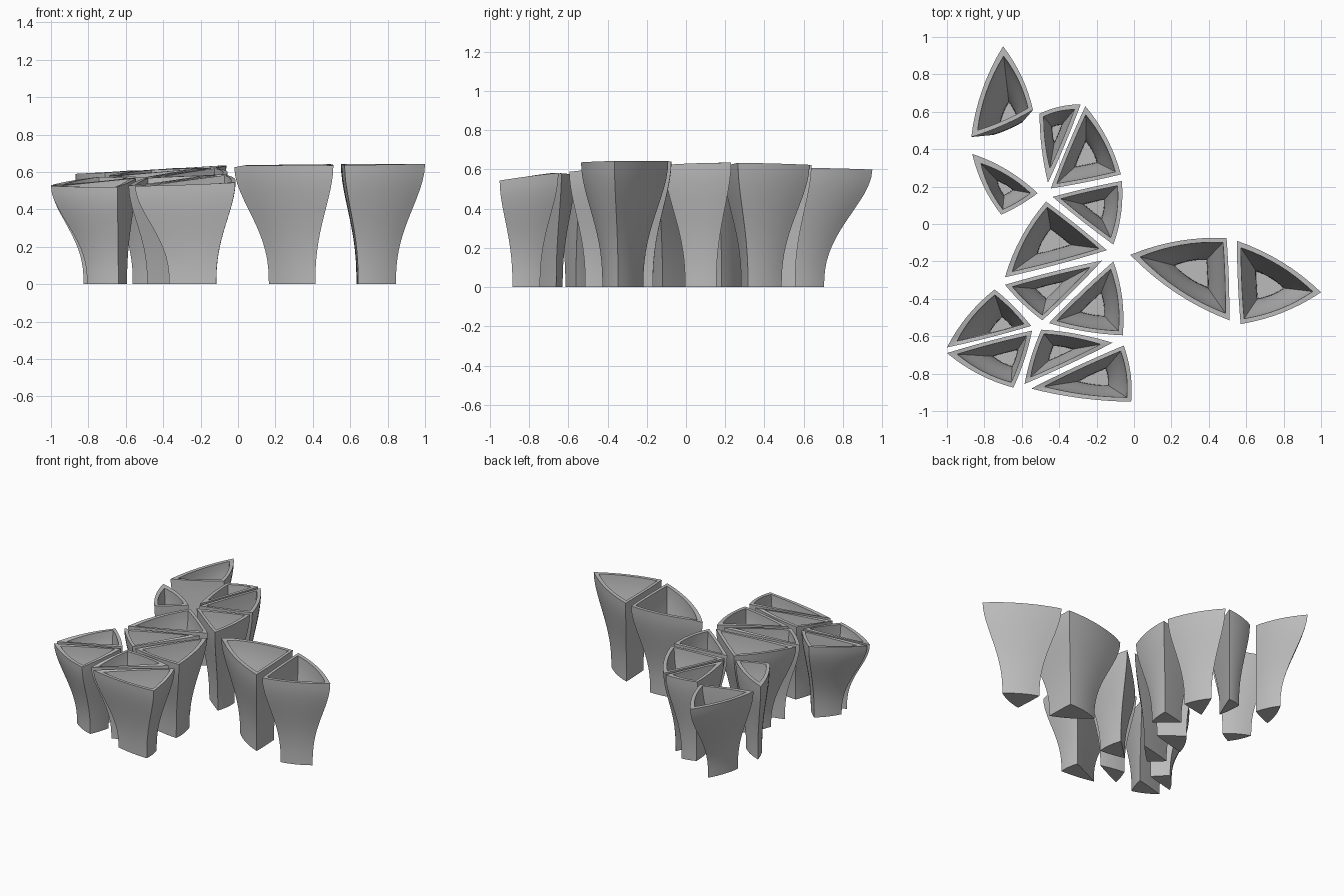
import bpy
import bmesh
from mathutils import Vector

cube = bpy.data.objects.get("Cube")
if cube:
    bpy.data.objects.remove(cube, do_unlink=True)

SEGMENTS = 8       # steps along each curved side
LEVELS = 14        # steps up the flared wall
FOOT = 0.47        # foot size relative to the rim
WALL = 0.02        # wall thickness
FLOOR = 0.05       # floor height as a fraction of the pot
BULGE = {"s": 0.01, "m": 0.03, "f": 0.055}   # straight, mild, full

# Rim corners, and how far each side (1-2, 2-3, 3-1) bows outward
POTS = [
    ((-.70, .95), (-.54, .61), (-.87, .465), "fmf"),
    ((-.285, .64), (-.505, .59), (-.46, .22), "fms"),
    ((-.26, .63), (-.07, .265), (-.445, .19), "fss"),
    ((-.865, .375), (-.515, .165), (-.71, .05), "fmf"),
    ((-.065, .23), (-.435, .145), (-.11, -.11), "ssf"),
    ((-.47, .12), (-.145, -.14), (-.69, -.285), "ssf"),
    ((-.17, -.195), (-.69, -.325), (-.49, -.515), "sms"),
    ((-.11, -.2), (-.06, -.595), (-.455, -.53), "fms"),
    ((-.745, -.35), (-.55, -.545), (-1, -.66), "msf"),
    ((-.545, -.57), (-1, -.69), (-.645, -.875), "sfm"),
    ((-.495, -.565), (-.115, -.635), (-.585, -.855), "msm"),
    ((-.055, -.65), (-.015, -.95), (-.55, -.88), "fms"),
    ((.495, -.075), (-.02, -.165), (.51, -.515), "ffs"),
    ((.55, -.09), (1, -.365), (.57, -.535), "ffs"),
]
# Pots whose foot leans sideways
LEAN = {0: (.03, -.1), 8: (.05, -.03), 9: (.05, 0)}


def make_material(name, value):
    mat = bpy.data.materials.new(name)
    mat.use_nodes = True
    color = (value, value, value, 1)
    mat.diffuse_color = color
    for node in mat.node_tree.nodes:
        if node.type == "BSDF_PRINCIPLED":
            node.inputs["Base Color"].default_value = color
            node.inputs["Roughness"].default_value = 0.7
    return mat


def rim_height(p):
    """Gently domed surface that all the rims follow."""
    drop = max(0, .25 - p.y) ** 2
    if p.x < 0:
        return .638 + .055 * p.x - .065 * drop
    return .638 + .01 * p.x - .012 * drop


def flare(t):
    """S-shaped profile from the foot (FOOT) to the rim (1)."""
    u = t ** 1.3
    return FOOT + (1 - FOOT) * u * u * (3 - 2 * u)


def bowed_outline(corners, bows, centre):
    points = []
    for i in range(3):
        a, b = corners[i], corners[(i + 1) % 3]
        side = b - a
        out = Vector((side.y, -side.x))
        if out.dot((a + b) / 2 - centre) < 0:
            out = -out
        for k in range(SEGMENTS):
            t = k / SEGMENTS
            points.append(a + side * t + out * (BULGE[bows[i]] * 4 * t * (1 - t)))
    return points


def build_pot(name, corners, bows, lean, mat):
    corners = [Vector(c) for c in corners]
    centre = sum(corners, Vector((0, 0))) / 3
    outline = bowed_outline(corners, bows, centre)

    # Inscribed circle, used to inset the wall evenly
    lengths = [(corners[(i + 1) % 3] - corners[(i + 2) % 3]).length for i in range(3)]
    total = sum(lengths)
    incentre = sum((c * l for c, l in zip(corners, lengths)), Vector((0, 0))) / total
    ab, ac = corners[1] - corners[0], corners[2] - corners[0]
    radius = abs(ab.x * ac.y - ab.y * ac.x) / total

    bm = bmesh.new()

    def ring(t, inset):
        s = flare(t)
        shift = lean * (1 - s) / (1 - FOOT)
        middle = centre + (incentre - centre) * s + shift
        verts = []
        for p in outline:
            q = middle + (p - incentre) * (s - inset / radius)
            verts.append(bm.verts.new((q.x, q.y, rim_height(p) * t)))
        return verts

    # Outside wall going up, then inside wall going down to the floor
    rings = [ring(i / LEVELS, 0) for i in range(LEVELS + 1)]
    rings += [ring(1 - (1 - FLOOR) * i / LEVELS, WALL) for i in range(LEVELS + 1)]
    for low, high in zip(rings, rings[1:]):
        for j in range(len(low)):
            k = (j + 1) % len(low)
            bm.faces.new((low[j], low[k], high[k], high[j]))
    bm.faces.new(rings[0])
    bm.faces.new(rings[-1])
    bmesh.ops.recalc_face_normals(bm, faces=bm.faces)

    mesh = bpy.data.meshes.new(name)
    bm.to_mesh(mesh)
    bm.free()
    mesh.materials.append(mat)
    pot = bpy.data.objects.new(name, mesh)
    bpy.context.collection.objects.link(pot)
    return pot


grey = make_material("plain grey", 0.5)
bpy.ops.object.select_all(action="DESELECT")
for n, (a, b, c, bows) in enumerate(POTS):
    pot = build_pot(f"triangular_pot_{n + 1}", (a, b, c), bows,
                    Vector(LEAN.get(n, (0, 0))), grey)
    pot.select_set(True)
    bpy.context.view_layer.objects.active = pot
bpy.ops.object.shade_smooth_by_angle(angle=0.6)
